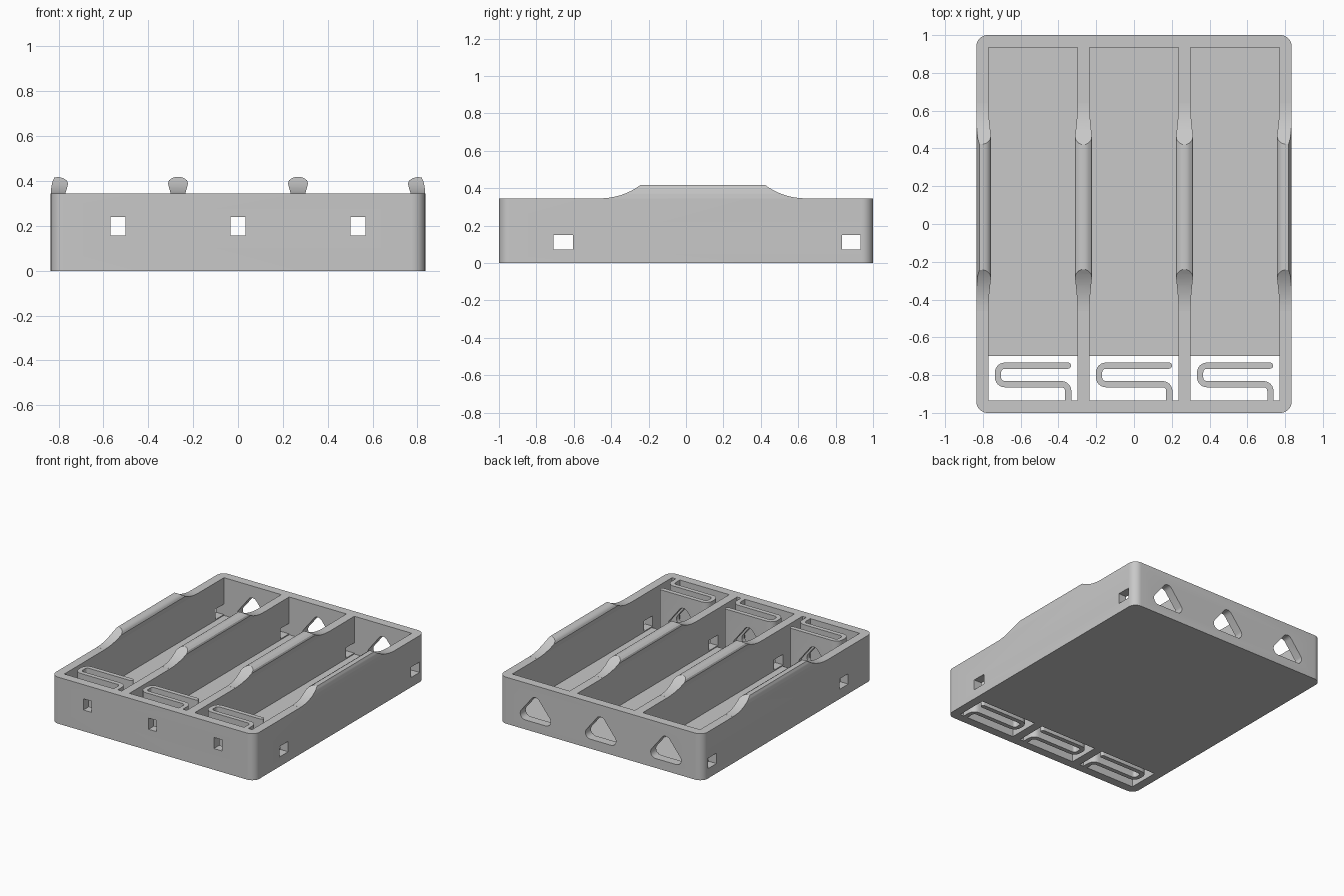
import bpy, bmesh
from math import sin, cos, pi, sqrt
from mathutils import Vector

if "Cube" in bpy.data.objects:
    bpy.data.objects.remove(bpy.data.objects["Cube"], do_unlink=True)

H, FLOOR = 0.345, 0.065          # rim height, floor thickness
HX, HY, WALL = 0.835, 1.0, 0.065
BAYS = (-0.535, 0.0, 0.535)      # bay centres
BAY_HALF = 0.235

grey = bpy.data.materials.new("light_grey_plastic")
grey.use_nodes = True
grey.diffuse_color = (0.58, 0.58, 0.58, 1)
grey.node_tree.nodes["Principled BSDF"].inputs["Base Color"].default_value = (0.58, 0.58, 0.58, 1)


def prism(name, pts, lo, hi, axis="z"):
    """Extrude a closed 2D outline along one axis."""
    place = {"x": lambda u, v, w: (w, u, v),
             "y": lambda u, v, w: (u, w, v),
             "z": lambda u, v, w: (u, v, w)}[axis]
    bm = bmesh.new()
    rings = [[bm.verts.new(place(u, v, w)) for u, v in pts] for w in (lo, hi)]
    n = len(pts)
    for ring in rings:
        bm.faces.new(ring)
    for i in range(n):
        j = (i + 1) % n
        bm.faces.new((rings[0][i], rings[0][j], rings[1][j], rings[1][i]))
    bmesh.ops.recalc_face_normals(bm, faces=bm.faces)
    mesh = bpy.data.meshes.new(name)
    bm.to_mesh(mesh)
    bm.free()
    mesh.materials.append(grey)
    obj = bpy.data.objects.new(name, mesh)
    bpy.context.collection.objects.link(obj)
    return obj


def box(name, x0, x1, y0, y1, z0, z1):
    return prism(name, [(x0, y0), (x1, y0), (x1, y1), (x0, y1)], z0, z1)


def boolean(obj, tools, operation):
    """Apply boolean operations and remove the tools."""
    for tool in tools:
        tool.hide_render = True
        mod = obj.modifiers.new("bool", "BOOLEAN")
        mod.operation, mod.solver, mod.object = operation, "EXACT", tool
    dg = bpy.context.evaluated_depsgraph_get()
    mesh = bpy.data.meshes.new_from_object(obj.evaluated_get(dg))
    obj.modifiers.clear()
    obj.data = mesh
    for tool in tools:
        bpy.data.objects.remove(tool, do_unlink=True)


def hull_of_circles(circles, r, steps=8):
    """Outline around circle centres given counter-clockwise as (x, y, start, end)."""
    return [(x + r * cos(a + (b - a) * i / steps), y + r * sin(a + (b - a) * i / steps))
            for x, y, a, b in circles for i in range(steps + 1)]


def terminal_window(cx, y0, y1):
    """Rounded triangular cutter."""
    t = pi / 3
    return prism("window_cutter", hull_of_circles(
        [(cx + 0.085, 0.11, -pi / 2, t / 2), (cx, 0.217, t / 2, pi - t / 2),
         (cx - 0.085, 0.11, pi - t / 2, pi * 1.5)], 0.04), y0, y1, "y")


def wire_hole(cx, y0, y1):
    return box("wire_cutter", cx - 0.033, cx + 0.033, y0, y1, 0.157, 0.24)


# Tray body with rounded vertical corners
R = 0.06
corners = [(sx * (HX - R), sy * (HY - R), k * pi / 2, (k + 1) * pi / 2)
           for k, (sx, sy) in enumerate([(1, 1), (-1, 1), (-1, -1), (1, -1)])]
tray = prism("tray_body", hull_of_circles(corners, R), 0, H)

# Bays, spring openings, end windows and wire holes
cutters = []
for cx in BAYS:
    a, b = cx - BAY_HALF, cx + BAY_HALF
    cutters.append(box("bay_cutter", a, b, WALL - HY, HY - WALL, FLOOR, 0.6))
    cutters.append(box("opening_cutter", a, b, WALL - HY, -0.70, -0.2, 0.5))
    cutters.append(terminal_window(cx, 0.85, 1.1))
    cutters.append(wire_hole(cx, -1.1, -0.85))
for y0, y1 in ((-0.708, -0.605), (0.835, 0.934)):
    cutters.append(box("side_cutter", -1, 1, y0, y1, 0.072, 0.149))
boolean(tray, cutters, "DIFFERENCE")


def round_path(pts, r, steps=6):
    """Round the inner corners of a right-angled path."""
    out = [Vector(pts[0])]
    for p, c, n in zip(pts, pts[1:], pts[2:]):
        p, c, n = Vector(p), Vector(c), Vector(n)
        u, v = (p - c).normalized() * r, (n - c).normalized() * r
        for i in range(steps + 1):
            t = i / steps * pi / 2
            out.append(c + u + v - v * cos(t) - u * sin(t))
    return out + [Vector(pts[-1])]


def ribbon(path, half):
    """Outline of a strip along a path, with a rounded first end."""
    left, right = [], []
    for i, p in enumerate(path):
        d = (path[min(i + 1, len(path) - 1)] - path[max(i - 1, 0)]).normalized()
        nrm = Vector((-d.y, d.x)) * half
        left.append(p + nrm)
        right.append(p - nrm)
    d = (path[1] - path[0]).normalized()
    nrm = Vector((-d.y, d.x))
    cap = [path[0] + half * (nrm * cos(t) - d * sin(t))
           for t in (pi * k / 8 for k in range(7, 0, -1))]
    return left[::-1] + right if not cap else left + right[::-1] + cap


# Folded contact springs at the front of each bay
springs = []
for cx, side in zip(BAYS, ("right", "middle", "left")):
    path = round_path([(cx + 0.185, -0.75), (cx - 0.185, -0.75), (cx - 0.185, -0.848),
                       (cx + 0.187, -0.848), (cx + 0.187, -0.94)], 0.036)
    spring = prism("contact_spring_" + side, [tuple(p) for p in ribbon(path, 0.0165)], 0, H)
    boolean(spring, [terminal_window(cx, -0.9, -0.65), wire_hole(cx, -0.9, -0.65)], "DIFFERENCE")
    springs.append(spring)

# Raised retaining ridges: cross-section intersected with a side profile
sweep = 0.365
rise = [(t, H + 0.0005 + sweep - sqrt(sweep ** 2 - t ** 2)) for t in (0.22 * i / 8 for i in range(9))]
profile = ([(-0.46, 0.3)] + [(-0.46 + t, z) for t, z in rise]
           + [(0.64 - t, z) for t, z in reversed(rise)] + [(0.64, 0.3)])
half = [(0.0325, H), (0.040, 0.37), (0.045, 0.39), (0.040, 0.403), (0.027, 0.413), (0.012, 0.418)]
divider = half + [(-x, z) for x, z in reversed(half)]
edge = [(0.835, H), (0.833, 0.368), (0.828, 0.395), (0.819, 0.416), (0.800, 0.418),
        (0.780, 0.413), (0.764, 0.403), (0.757, 0.39), (0.762, 0.37), (0.77, H)]

ridges = []
for s, side in ((-1, "right"), (1, "left")):
    for part, section in (("divider_ridge_", [(s * 0.2675 + x, z) for x, z in divider]),
                          ("side_ridge_", [(s * x, z) for x, z in edge])):
        ridge = prism(part + side, section, -0.6, 0.8, "y")
        boolean(ridge, [prism("ridge_cutter", profile, -1, 1, "x")], "INTERSECT")
        ridges.append(ridge)

# Smooth the rounded faces, keep the edges sharp
bpy.ops.object.select_all(action="DESELECT")
for obj in [tray] + springs + ridges:
    obj.select_set(True)
bpy.context.view_layer.objects.active = tray
bpy.ops.object.shade_smooth_by_angle(angle=pi / 6)
